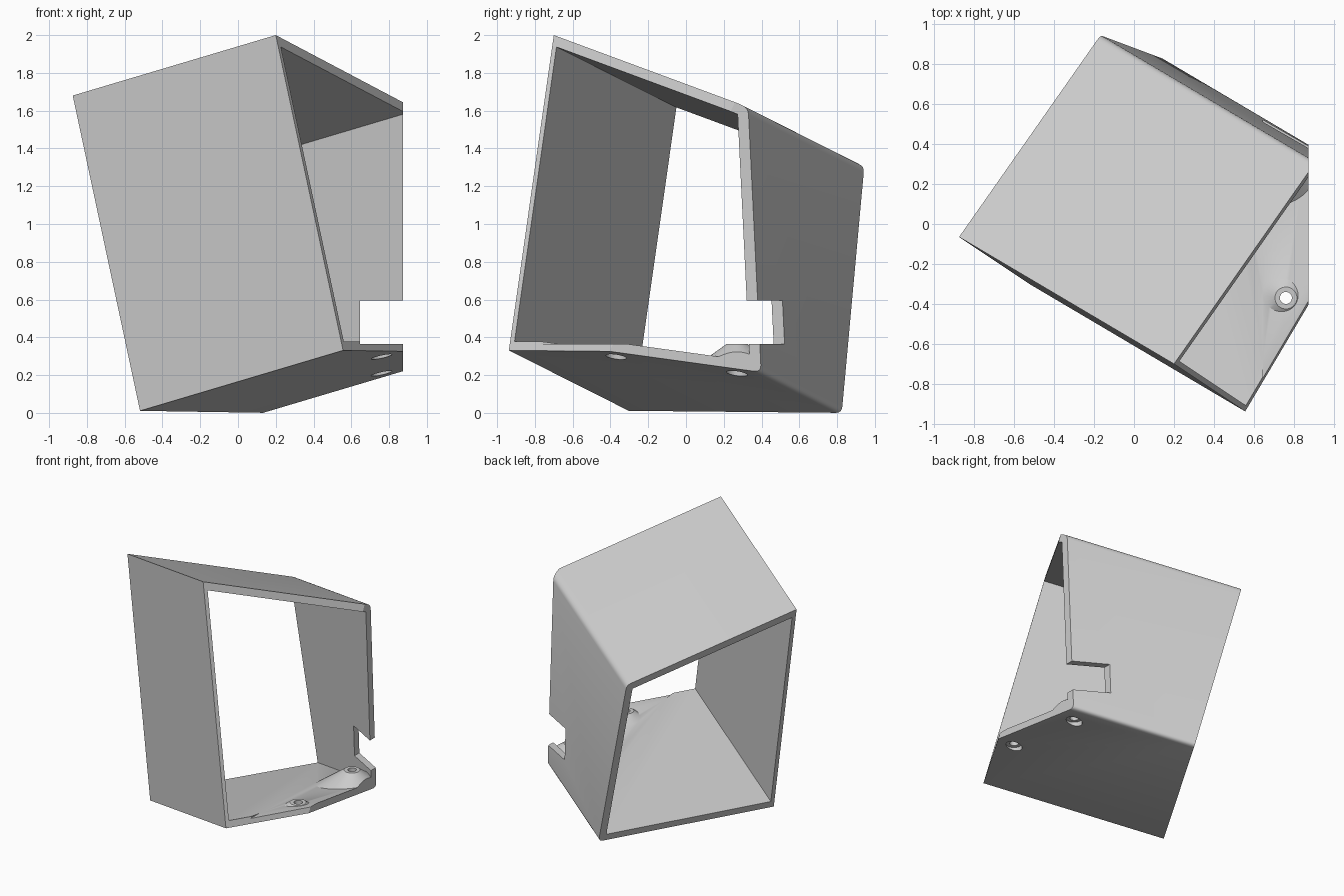
import bpy
import bmesh
from math import radians
from mathutils import Vector

cube = bpy.data.objects.get("Cube")
if cube:
    bpy.data.objects.remove(cube, do_unlink=True)

# One grey for the whole casing
grey = bpy.data.materials.new("light_grey")
grey.use_nodes = True
colour = (0.6, 0.6, 0.6, 1)
grey.diffuse_color = colour
grey.node_tree.nodes["Principled BSDF"].inputs["Base Color"].default_value = colour

# Tilted tube: its axis, and the four outer corners of its left end
axis = Vector((1.075, -0.635, 0.32))
origin = Vector((-0.875, -0.065, 1.68))
corners = [origin, Vector((-0.515, -0.305, 0.012)),
           Vector((0.15, 0.825, 0.0)), Vector((-0.166, 0.943, 1.307))]
w = axis.normalized()
u = Vector((-w.y, w.x, 0)).normalized()
v = w.cross(u)
outline = [Vector(((c - origin).dot(u), (c - origin).dot(v))) for c in corners]


def make_object(name, bm):
    bmesh.ops.recalc_face_normals(bm, faces=bm.faces)
    mesh = bpy.data.meshes.new(name)
    bm.to_mesh(mesh)
    bm.free()
    mesh.materials.append(grey)
    obj = bpy.data.objects.new(name, mesh)
    bpy.context.scene.collection.objects.link(obj)
    return obj


def prism(name, profile, start, end):
    """Extrude a profile along the tube axis between two fractions of its length."""
    bm = bmesh.new()
    rings = [[bm.verts.new(origin + u * p.x + v * p.y + axis * t) for p in profile]
             for t in (start, end)]
    bm.faces.new(rings[0])
    bm.faces.new(rings[1])
    n = len(profile)
    for i in range(n):
        j = (i + 1) % n
        bm.faces.new((rings[0][i], rings[0][j], rings[1][j], rings[1][i]))
    return make_object(name, bm)


def box(name, low, high):
    bm = bmesh.new()
    bmesh.ops.create_cube(bm, size=1)
    low, high = Vector(low), Vector(high)
    for vert in bm.verts:
        vert.co = (low + high) / 2 + vert.co * (high - low)
    return make_object(name, bm)


def cone(name, x, y, bottom, top, r1, r2):
    bm = bmesh.new()
    bmesh.ops.create_cone(bm, cap_ends=True, segments=40, radius1=r1,
                          radius2=r2, depth=top - bottom)
    bmesh.ops.translate(bm, verts=bm.verts, vec=(x, y, (bottom + top) / 2))
    return make_object(name, bm)


def cut(obj, cutter):
    cutter.hide_render = True
    mod = obj.modifiers.new("cut", 'BOOLEAN')
    mod.operation = 'DIFFERENCE'
    mod.solver = 'EXACT'
    mod.object = cutter
    bpy.context.view_layer.objects.active = obj
    bpy.ops.object.modifier_apply(modifier=mod.name)
    bpy.data.objects.remove(cutter, do_unlink=True)


def inset(points, thickness):
    """Move each edge inward by its own wall thickness."""
    n = len(points)
    dirs = [(points[(i + 1) % n] - points[i]).normalized() for i in range(n)]
    result = []
    for i in range(n):
        d0, d1 = dirs[i - 1], dirs[i]
        cross = d0.x * d1.y - d0.y * d1.x
        result.append(points[i] + (d0 * thickness[i] - d1 * thickness[i - 1]) * (-1 / cross)
                      if cross < 0 else
                      points[i] + (d1 * thickness[i - 1] - d0 * thickness[i]) / cross)
    return result


def rounded(points, which, size):
    """Replace chosen corners by a short curve."""
    result = []
    for i, p in enumerate(points):
        if i not in which:
            result.append(p)
            continue
        a = p + (points[i - 1] - p).normalized() * size
        b = p + (points[(i + 1) % len(points)] - p).normalized() * size
        for k in range(5):
            t = k / 4
            result.append(a * (1 - t) ** 2 + p * 2 * t * (1 - t) + b * t * t)
    return result


# Casing shell; walls run front, bottom, back, top
casing = prism("casing", rounded(outline, (2, 3), 0.035), 0, 1)
cavity_profile = [Vector((p.x, p.y)) for p in inset(outline, (0.027, 0.05, 0.05, 0.054))]
# Keep the cavity on the inner side of every wall
centre = sum(outline, Vector((0, 0))) / 4
for i, p in enumerate(cavity_profile):
    if (p - centre).length > (outline[i] - centre).length:
        cavity_profile[i] = outline[i] * 2 - p
cavity = prism("cavity", cavity_profile, -0.2, 1.2)

# Screw bosses are left standing in the cavity
screws = [(0.76, -0.37, 0.317), (0.76, 0.27, 0.234)]
for x, y, ceiling in screws:
    cut(cavity, cone("boss", x, y, 0.1, 0.38, 0.426, 0.034))
cut(casing, cavity)

# Side cut and the rectangular notch
cut(casing, box("side_cut", (0.873, -2, -1), (2, 2, 3)))
cut(casing, box("notch", (0.645, -2, 0.365), (1.5, 2, 0.595)))

# Screw holes with wider recesses underneath
for x, y, ceiling in screws:
    cut(casing, cone("recess", x, y, 0.02, ceiling, 0.055, 0.055))
    cut(casing, cone("hole", x, y, 0.1, 0.5, 0.03, 0.03))

bpy.ops.object.select_all(action='DESELECT')
casing.select_set(True)
bpy.context.view_layer.objects.active = casing
bpy.ops.object.shade_smooth_by_angle(angle=radians(30))
